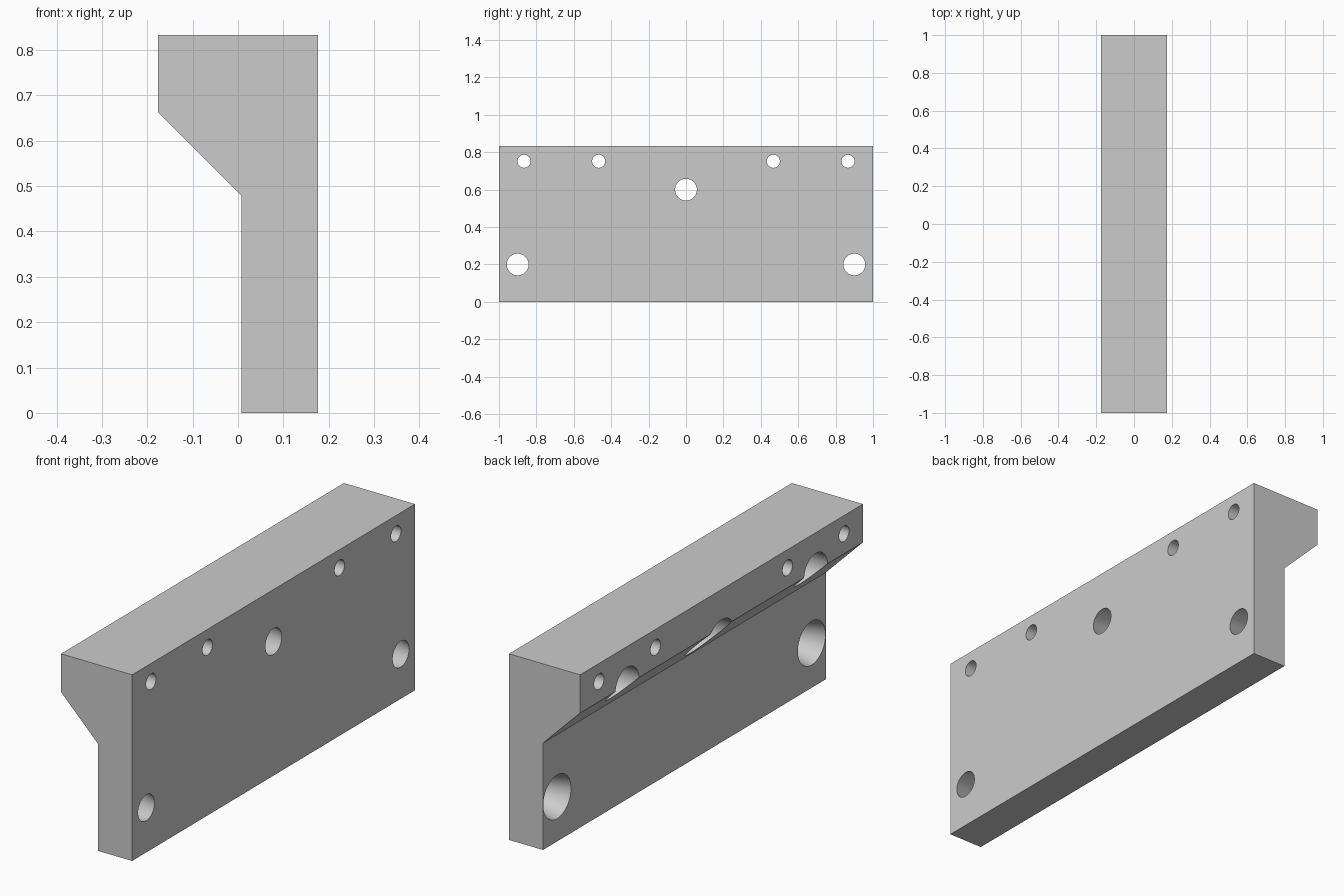
import bpy, bmesh, math

if "Cube" in bpy.data.objects:
    bpy.data.objects.remove(bpy.data.objects["Cube"], do_unlink=True)

grey = bpy.data.materials.new("light grey")
grey.use_nodes = True
colour = (0.6, 0.6, 0.6, 1)
grey.diffuse_color = colour
grey.node_tree.nodes["Principled BSDF"].inputs["Base Color"].default_value = colour

BACK, STEP, FACE = -0.176, 0.008, 0.176
SIDES = 48


def finish(bm, name):
    bmesh.ops.recalc_face_normals(bm, faces=bm.faces)
    mesh = bpy.data.meshes.new(name)
    bm.to_mesh(mesh)
    bm.free()
    mesh.materials.append(grey)
    obj = bpy.data.objects.new(name, mesh)
    bpy.context.collection.objects.link(obj)
    return obj


def add_bore(bm, y, z, rings):
    """Turned solid along x, given as (x, radius) stations."""
    loops = []
    for x, r in rings:
        angles = [2 * math.pi * i / SIDES for i in range(SIDES)]
        loops.append([bm.verts.new((x, y + r * math.cos(a), z + r * math.sin(a)))
                      for a in angles])
    for a, b in zip(loops, loops[1:]):
        for i in range(SIDES):
            j = (i + 1) % SIDES
            bm.faces.new((a[i], a[j], b[j], b[i]))
    bm.faces.new(loops[0])
    bm.faces.new(loops[-1])


# Plate with an overhanging upper block, extruded along y
bm = bmesh.new()
profile = [(STEP, 0), (FACE, 0), (FACE, 0.833), (BACK, 0.833), (BACK, 0.662), (STEP, 0.478)]
section = bm.faces.new([bm.verts.new((x, -1, z)) for x, z in profile])
extruded = bmesh.ops.extrude_face_region(bm, geom=[section])["geom"]
bmesh.ops.translate(bm, vec=(0, 2, 0),
                    verts=[v for v in extruded if isinstance(v, bmesh.types.BMVert)])
plate = finish(bm, "mounting_plate")

# Tapered screw holes, small through holes and blind pockets
bm = bmesh.new()
slope = (0.058 - 0.098) / (FACE - STEP)
screw = [(-0.3, 0.098), (STEP, 0.098), (0.2, 0.058 + slope * (0.2 - FACE))]
add_bore(bm, 0, 0.6, screw)
for side in (-1, 1):
    add_bore(bm, side * 0.9, 0.2, screw)
    add_bore(bm, side * 0.667, 0.657, [(-0.3, 0.083), (0.01, 0.083)])
    for y in (0.467, 0.866):
        add_bore(bm, side * y, 0.752, [(-0.3, 0.035), (0.3, 0.035)])
cutter = finish(bm, "hole_cutter")
cutter.hide_render = True

# Cut the holes
cut = plate.modifiers.new("holes", 'BOOLEAN')
cut.operation = 'DIFFERENCE'
cut.solver = 'EXACT'
cut.object = cutter
bpy.ops.object.select_all(action='DESELECT')
plate.select_set(True)
bpy.context.view_layer.objects.active = plate
bpy.ops.object.modifier_apply(modifier=cut.name)
bpy.data.objects.remove(cutter, do_unlink=True)
bpy.ops.object.shade_smooth_by_angle(angle=math.radians(30))
